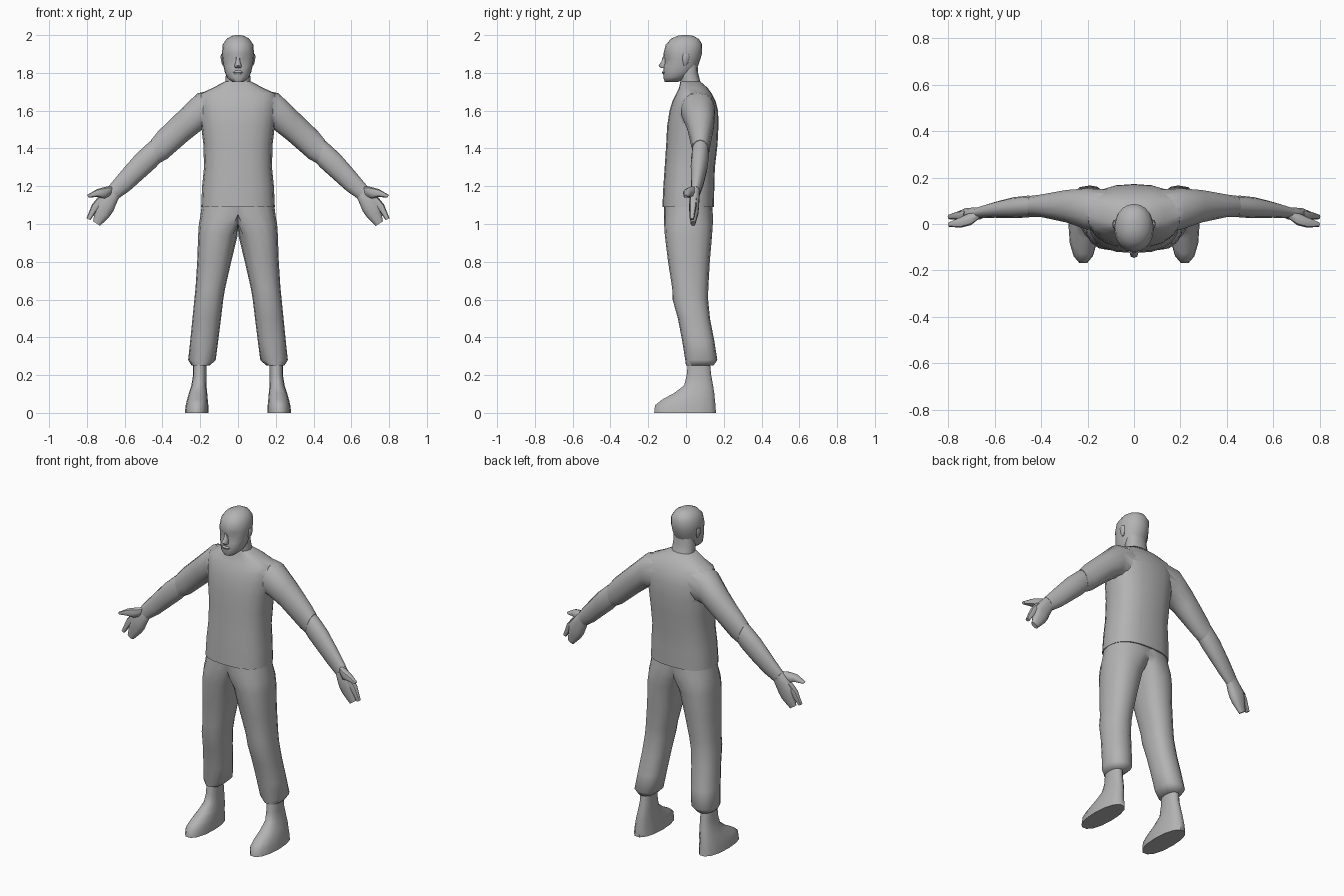
import bpy, bmesh, math

grey = bpy.data.materials.new("plain grey")
grey.diffuse_color = (0.45, 0.45, 0.45, 1)


def finish(name, bm, mirror=False, angle=50):
    bmesh.ops.recalc_face_normals(bm, faces=bm.faces[:])
    me = bpy.data.meshes.new(name)
    bm.to_mesh(me)
    bm.free()
    me.materials.append(grey)
    ob = bpy.data.objects.new(name, me)
    bpy.context.collection.objects.link(ob)
    bpy.ops.object.select_all(action='DESELECT')
    bpy.context.view_layer.objects.active = ob
    ob.select_set(True)
    if mirror:
        m = ob.modifiers.new("mirror", 'MIRROR')
        m.use_clip = True
        bpy.ops.object.modifier_apply(modifier=m.name)
    bpy.ops.object.shade_smooth_by_angle(angle=math.radians(angle))
    return ob


def loft(rings, n=12, p=0.85, clip=False):
    """Each ring spans (ax, az) to (bx, bz) sideways and y0 to y1 in depth."""
    bm = bmesh.new()
    rows = []
    for ax, az, bx, bz, y0, y1 in rings:
        row = []
        for i in range(n):
            t = 2 * math.pi * i / n
            c, s = (math.copysign(abs(f(t)) ** p, f(t)) if abs(f(t)) > 1e-6 else 0
                    for f in (math.cos, math.sin))
            u = (1 + c) / 2
            x = ax + (bx - ax) * u
            if clip:
                x = max(0, x)
            row.append(bm.verts.new((x, (y0 + y1) / 2 + s * (y1 - y0) / 2, az + (bz - az) * u)))
        rows.append(row)
    for a, b in zip(rows, rows[1:]):
        for i in range(n):
            j = (i + 1) % n
            bm.faces.new((a[i], a[j], b[j], b[i]))
    bm.faces.new(rows[0])
    bm.faces.new(rows[-1])
    if clip:  # drop the faces lying on the centre plane
        flat = [f for f in bm.faces if all(v.co.x < 1e-5 for v in f.verts)]
        bmesh.ops.delete(bm, geom=flat, context='FACES')
        bmesh.ops.remove_doubles(bm, verts=bm.verts[:], dist=1e-5)
    return bm


def level(z, x0, x1, y0, y1):
    return (x0, z, x1, z, y0, y1)


def wide(z, w, y0, y1):
    return level(z, -w, w, y0, y1)


# Shirt body and sleeves, joined into one skin
shirt = finish("shirt", loft([
    wide(1.09, .195, -.125, .148), wide(1.2, .19, -.12, .15), wide(1.3, .18, -.113, .153),
    wide(1.42, .183, -.105, .167), wide(1.52, .195, -.1, .172), wide(1.6, .205, -.087, .17),
    wide(1.65, .208, -.072, .157), wide(1.69, .2, -.052, .137), wide(1.72, .135, -.037, .115),
    wide(1.755, .068, -.03, .075)], n=20, p=.8))
sleeves = finish("sleeves", loft([
    (.1, 1.715, .1, 1.5, -.035, .15), (.215, 1.692, .19, 1.5, -.025, .155),
    (.31, 1.6, .26, 1.445, .005, .148), (.424, 1.49, .375, 1.345, .03, .127),
    (.46, 1.445, .42, 1.32, .03, .122)], n=14, p=.9), True)
join = shirt.modifiers.new("join", 'BOOLEAN')
join.operation, join.object = 'UNION', sleeves
bpy.context.view_layer.objects.active = shirt
bpy.ops.object.modifier_apply(modifier="join")
bpy.data.objects.remove(sleeves)
bpy.ops.object.select_all(action='DESELECT')
shirt.select_set(True)
bpy.ops.object.shade_smooth_by_angle(angle=math.radians(70))

# Forearms
finish("forearms", loft([
    (.43, 1.468, .40, 1.34, .035, .12), (.48, 1.425, .435, 1.3, .028, .122),
    (.54, 1.37, .5, 1.242, .025, .115), (.62, 1.278, .575, 1.175, .027, .095),
    (.685, 1.2, .637, 1.132, .025, .075)], p=.95), True)

# Hands: palm with grouped fingers, index finger, thumb
finish("palms", loft([
    (.675, 1.21, .63, 1.14, .028, .074), (.705, 1.175, .645, 1.105, .018, .072),
    (.75, 1.125, .66, 1.068, .015, .07), (.757, 1.07, .68, 1.04, .017, .066),
    (.767, 1.015, .73, .99, .025, .05)], n=10), True)
finish("index_fingers", loft([
    (.735, 1.15, .70, 1.1, .02, .06), (.772, 1.105, .74, 1.08, .018, .055),
    (.802, 1.03, .782, 1.02, .02, .042)], n=8), True)
finish("thumbs", loft([
    (.665, 1.2, .675, 1.14, .02, .062), (.7, 1.197, .705, 1.135, -.005, .05),
    (.745, 1.185, .745, 1.143, -.016, .03), (.8, 1.153, .79, 1.14, -.012, .008)], n=8), True)

# Trousers: two legs meeting at the centre line
finish("trousers", loft([
    level(1.12, -.19, .19, -.115, .138), level(1.05, -.12, .198, -.116, .142),
    level(1.0, -.05, .207, -.116, .142), level(.94, .002, .211, -.112, .138),
    level(.8, .036, .216, -.095, .126), level(.66, .068, .225, -.073, .118),
    level(.6, .078, .231, -.071, .117), level(.5, .09, .241, -.043, .127),
    level(.38, .105, .253, -.02, .15), level(.28, .118, .264, -.004, .166),
    level(.25, .15, .245, .0, .145)], n=16, clip=True), True, 60)

# Feet
finish("feet", loft([
    level(.29, .168, .238, .012, .125), level(.2, .168, .238, .002, .135),
    level(.145, .167, .247, -.012, .145), level(.105, .163, .26, -.065, .152),
    level(.07, .16, .27, -.13, .156), level(.04, .157, .277, -.168, .16),
    level(0, .155, .282, -.172, .162)], n=14, p=.9), True)

# Neck
finish("neck", loft([
    wide(1.7, .072, -.03, .1), wide(1.76, .066, -.028, .074), wide(1.8, .064, -.035, .064),
    wide(1.87, .06, -.03, .06)]))

# Head with eye sockets pushed in
bm = loft([
    wide(1.753, .032, -.113, -.04), wide(1.775, .058, -.12, .01), wide(1.805, .07, -.12, .045),
    wide(1.835, .077, -.12, .063), wide(1.872, .082, -.117, .076), wide(1.9, .085, -.12, .084),
    wide(1.95, .081, -.107, .086), wide(1.98, .06, -.08, .068), wide(1.996, .033, -.047, .038),
    wide(2.0, .012, -.02, .015)], n=20, p=.95)
for v in bm.verts:
    if abs(v.co.z - 1.872) < .001 and v.co.y < -.07 and .015 < abs(v.co.x) < .062:
        v.co.y += .013
finish("head", bm, angle=60)

# Nose, lips and ears
finish("nose", loft([
    wide(1.888, .009, -.122, -.1), wide(1.86, .012, -.13, -.1), wide(1.838, .019, -.146, -.1),
    wide(1.826, .016, -.132, -.1)], n=8))
finish("lips", loft([
    wide(1.812, .018, -.121, -.1), wide(1.803, .028, -.127, -.1), wide(1.792, .018, -.122, -.1)], n=8))
finish("ears", loft([
    level(1.9, .076, .09, -.015, .014), level(1.885, .076, .093, -.02, .018),
    level(1.855, .072, .088, -.016, .012), level(1.84, .07, .081, -.012, .003)], n=8), True)
